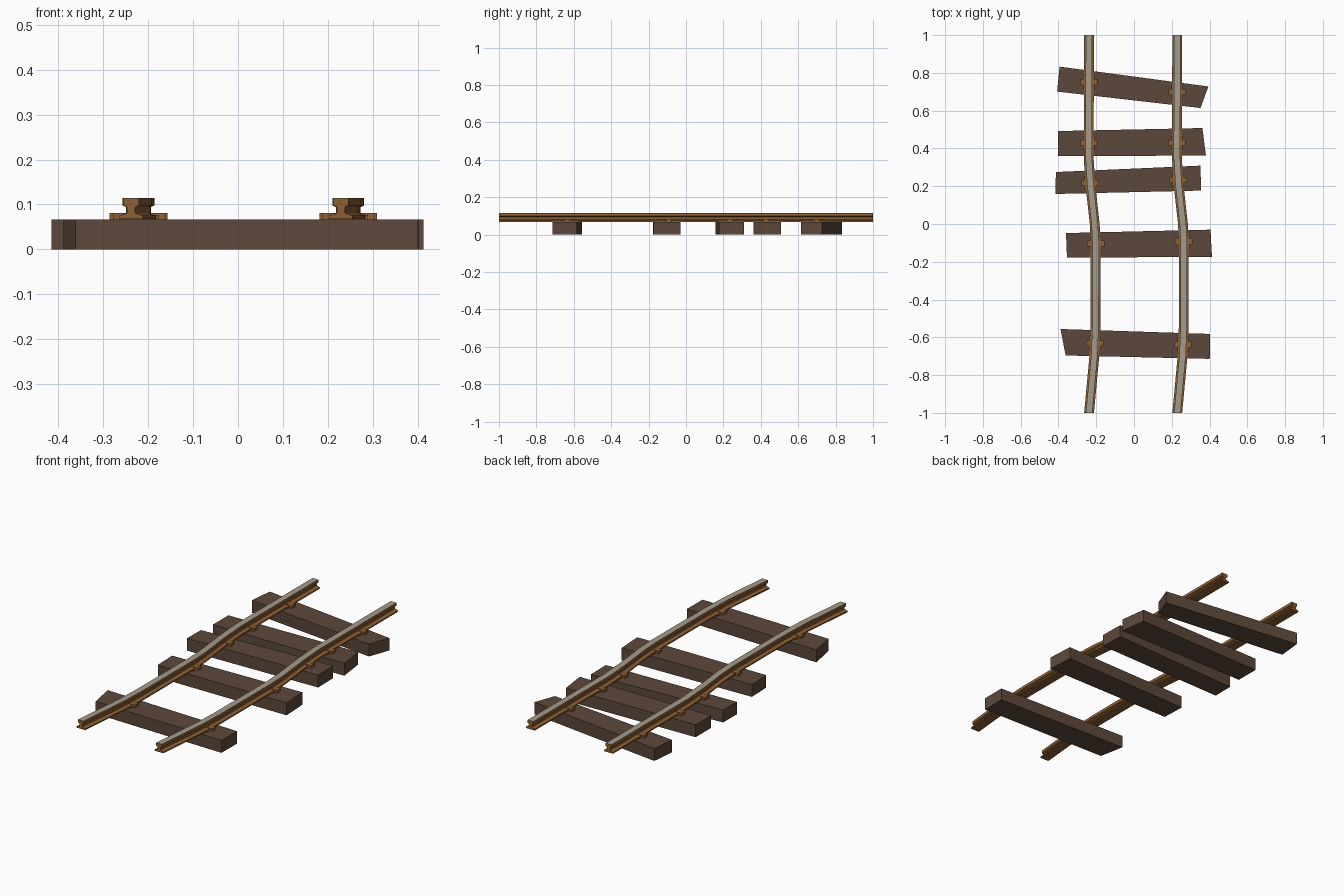
import bpy
import bmesh

cube = bpy.data.objects.get("Cube")
if cube:
    bpy.data.objects.remove(cube, do_unlink=True)


def material(name, rgb):
    m = bpy.data.materials.new(name)
    m.use_nodes = True
    m.diffuse_color = (*rgb, 1)
    m.node_tree.nodes["Principled BSDF"].inputs["Base Color"].default_value = (*rgb, 1)
    return m


wood = material("dark_wood", (0.107, 0.064, 0.043))
rust = material("rusty_iron", (0.27, 0.115, 0.033))
steel = material("worn_steel", (0.37, 0.33, 0.26))


def finish(bm, name, mats):
    bmesh.ops.recalc_face_normals(bm, faces=bm.faces)
    mesh = bpy.data.meshes.new(name)
    for m in mats:
        mesh.materials.append(m)
    bm.to_mesh(mesh)
    bm.free()
    obj = bpy.data.objects.new(name, mesh)
    bpy.context.collection.objects.link(obj)
    return obj


def loft(bm, rings):
    """Skin a list of matching closed point rings and cap both ends."""
    rows = [[bm.verts.new(p) for p in ring] for ring in rings]
    n = len(rows[0])
    for a, b in zip(rows, rows[1:]):
        for i in range(n):
            j = (i + 1) % n
            bm.faces.new((a[i], a[j], b[j], b[i]))
    bm.faces.new(rows[0])
    bm.faces.new(rows[-1][::-1])


# Wooden sleepers: skewed outlines extruded up to the rail seat
SEAT = 0.067
sleepers = [
    [(-.394, .833), (.394, .728), (.352, .614), (-.407, .701)],
    [(-.402, .492), (.362, .508), (.381, .362), (-.402, .360)],
    [(-.414, .275), (.352, .309), (.355, .177), (-.415, .159)],
    [(-.360, -.048), (.405, -.030), (.413, -.175), (-.355, -.177)],
    [(-.389, -.556), (.402, -.582), (.401, -.714), (-.362, -.696)],
]
for k, outline in enumerate(sleepers):
    bm = bmesh.new()
    loft(bm, [[(x, y, z) for x, y in outline] for z in (0, SEAT)])
    finish(bm, f"sleeper_{k + 1}", [wood])

# Bent rails: half profile mirrored, swept along a wavering path
half = [(.026, .068), (.026, .075), (.009, .081), (.009, .094),
        (.017, .098), (.017, .114)]
profile = half + [(-x, z) for x, z in reversed(half)]
path = [(-1, -.238), (-.7, -.210), (-.55, -.204), (-.1, -.203),
        (0, -.208), (.2, -.230), (.35, -.240), (1, -.238)]


def path_x(y):
    for (y0, x0), (y1, x1) in zip(path, path[1:]):
        if y0 <= y <= y1:
            return x0 + (x1 - x0) * (y - y0) / (y1 - y0)


def box(bm, x, y, hx, hy, z0, z1):
    loft(bm, [[(x + sx * hx, y + sy * hy, z)
               for sx, sy in ((-1, -1), (1, -1), (1, 1), (-1, 1))]
              for z in (z0, z1)])


rails = {
    "right": (0, [.75, .43, .217, -.103, -.632]),
    "left": (.467, [.70, .43, .235, -.093, -.638]),
}
for side, (shift, stations) in rails.items():
    bm = bmesh.new()
    loft(bm, [[(cx + shift + x, y, z) for x, z in profile] for y, cx in path])
    rail = finish(bm, f"{side}_rail", [rust, steel])
    # Polished running surface
    for f in rail.data.polygons:
        if f.normal.z > 0.9 and f.center.z > 0.11:
            f.material_index = 1

    # Rail fasteners: a wide clamp over a longer narrow base plate
    for k, y in enumerate(stations):
        bm = bmesh.new()
        x = path_x(y) + shift
        box(bm, x, y, .046, .015, SEAT, .081)
        box(bm, x, y, .030, .036, SEAT, .076)
        finish(bm, f"{side}_rail_fastener_{k + 1}", [rust])
